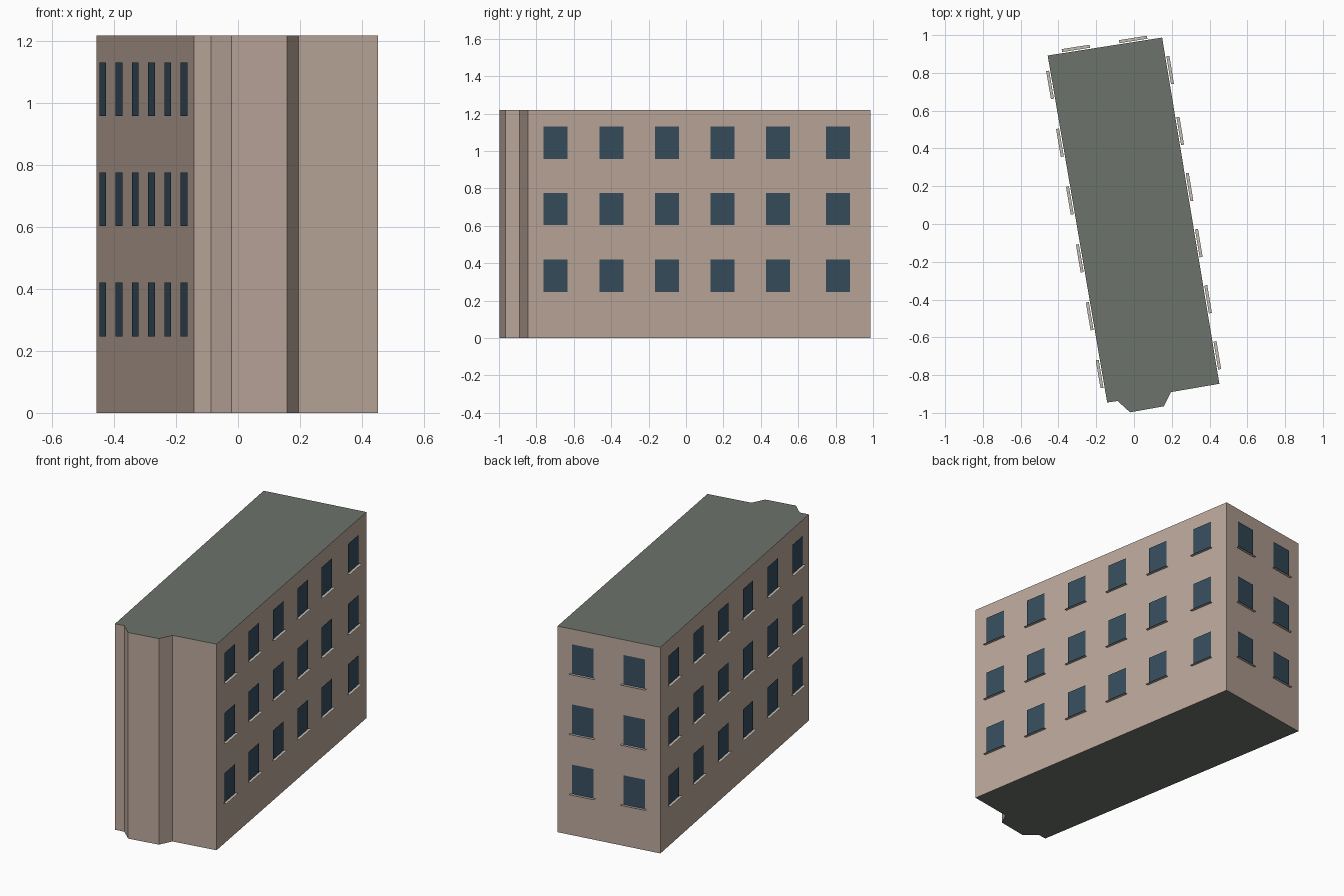
import bpy, bmesh
from mathutils import Vector

if "Cube" in bpy.data.objects:
    bpy.data.objects.remove(bpy.data.objects["Cube"])

HEIGHT = 1.218
FLOOR_Z = [0.247, 0.603, 0.958]    # window bottoms
WIN_W, WIN_H = 0.13, 0.173
SILL_W, GAP, SILL_OUT = 0.15, 0.006, 0.022
UP = Vector((0, 0, 1))


def material(name, rgb):
    m = bpy.data.materials.new(name)
    m.diffuse_color = (*rgb, 1)
    m.use_nodes = True
    m.node_tree.nodes["Principled BSDF"].inputs["Base Color"].default_value = m.diffuse_color
    return m


wall_mat = material("plaster", (0.50, 0.39, 0.33))
roof_mat = material("roof_grey", (0.155, 0.168, 0.150))
glass_mat = material("glass", (0.037, 0.075, 0.11))
sill_mat = material("sill_stone", (0.55, 0.51, 0.45))


def make_object(name, bm, mats):
    me = bpy.data.meshes.new(name)
    bm.to_mesh(me)
    bm.free()
    for m in mats:
        me.materials.append(m)
    ob = bpy.data.objects.new(name, me)
    bpy.context.collection.objects.link(ob)
    return ob


def add_quad(bm, *corners):
    bm.faces.new([bm.verts.new(c) for c in corners])


# Footprint, counter-clockwise seen from above
FOOTPRINT = [(-0.457, 0.892), (-0.142, -0.945), (-0.087, -0.937), (-0.021, -0.997),
             (0.158, -0.965), (0.195, -0.890), (0.452, -0.846), (0.149, 0.987)]

# Building body: extruded footprint, roof colour on the caps
bm = bmesh.new()
base = bm.faces.new([bm.verts.new((x, y, 0)) for x, y in FOOTPRINT])
top = bmesh.ops.extrude_face_region(bm, geom=[base])["geom"]
bmesh.ops.translate(bm, verts=[v for v in top if isinstance(v, bmesh.types.BMVert)],
                    vec=(0, 0, HEIGHT))
bmesh.ops.recalc_face_normals(bm, faces=bm.faces)
for f in bm.faces:
    f.material_index = 1 if abs(f.normal.z) > 0.5 else 0
make_object("building_body", bm, [wall_mat, roof_mat])


def window_wall(name, start, end, count):
    """Evenly spaced flat panes and thin sills on one wall run."""
    a, b = Vector((*start, 0)), Vector((*end, 0))
    along = (b - a).normalized()
    out = along.cross(UP)
    panes, sills = bmesh.new(), bmesh.new()
    for k in range(count):
        mid = a.lerp(b, (k + 0.5) / count) + out * GAP
        for z in FLOOR_Z:
            p = mid + UP * z
            w, s = along * WIN_W / 2, along * SILL_W / 2
            h, d = UP * WIN_H, out * (SILL_OUT - GAP)
            add_quad(panes, p - w, p + w, p + w + h, p - w + h)
            add_quad(sills, p - s, p - s + d, p + s + d, p + s)
    make_object(name + "_windows", panes, [glass_mat])
    make_object(name + "_sills", sills, [sill_mat])


# The right wall is two runs in one plane: five bays, then one wider bay
front_right, back_right = Vector(FOOTPRINT[6]), Vector(FOOTPRINT[7])
split = front_right.lerp(back_right, 0.81)
window_wall("left", FOOTPRINT[0], FOOTPRINT[1], 6)
window_wall("right_main", front_right, split, 5)
window_wall("right_rear", split, back_right, 1)
window_wall("back", FOOTPRINT[7], FOOTPRINT[0], 2)
